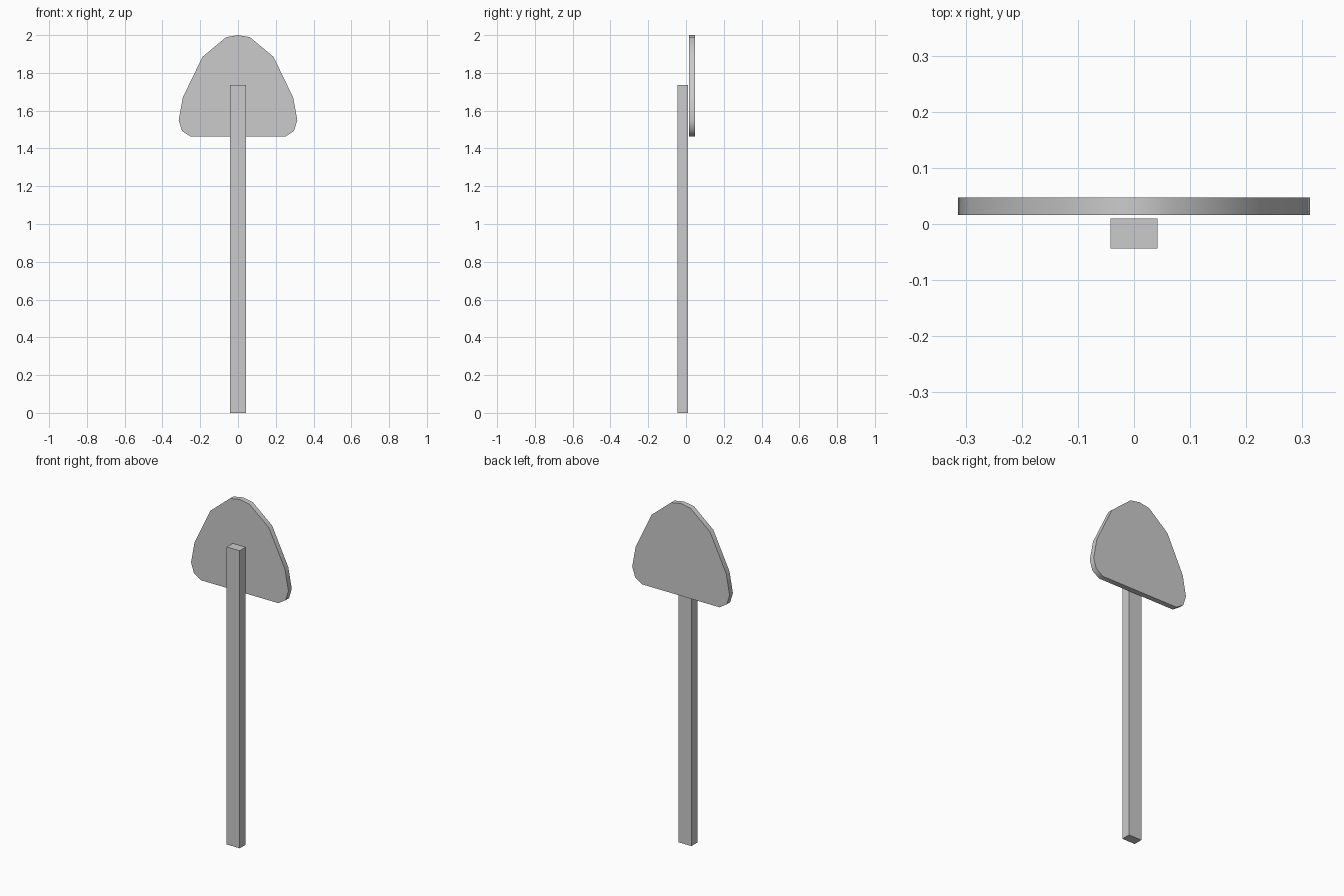
import bpy
import bmesh
from math import radians

cube = bpy.data.objects.get("Cube")
if cube:
    bpy.data.objects.remove(cube, do_unlink=True)

# Plain grey for both parts
grey = bpy.data.materials.new("plain_grey")
grey.use_nodes = True
colour = (0.6, 0.6, 0.6, 1)
grey.diffuse_color = colour
grey.node_tree.nodes["Principled BSDF"].inputs["Base Color"].default_value = colour


def extruded_plate(name, outline, y_front, y_back):
    """Extrude an x-z outline from y_front to y_back."""
    bm = bmesh.new()
    face = bm.faces.new([bm.verts.new((x, y_front, z)) for x, z in outline])
    result = bmesh.ops.extrude_face_region(bm, geom=[face], use_keep_orig=True)
    moved = [v for v in result["geom"] if isinstance(v, bmesh.types.BMVert)]
    bmesh.ops.translate(bm, verts=moved, vec=(0, y_back - y_front, 0))
    bmesh.ops.recalc_face_normals(bm, faces=bm.faces)
    mesh = bpy.data.meshes.new(name)
    bm.to_mesh(mesh)
    bm.free()
    mesh.materials.append(grey)
    obj = bpy.data.objects.new(name, mesh)
    bpy.context.collection.objects.link(obj)
    return obj


# Square-edged post
half, top = 0.042, 1.735
extruded_plate("post", [(-half, 0), (half, 0), (half, top), (-half, top)], -0.044, 0.01)

# Rounded sign board, mirrored from its right half outline
side = [(0.25, 1.462), (0.296, 1.492), (0.314, 1.55), (0.292, 1.67),
        (0.188, 1.885), (0.063, 1.989)]
outline = side + [(0, 2)] + [(-x, z) for x, z in reversed(side)]
board = extruded_plate("sign_board", outline, 0.016, 0.047)

# Smooth the rim while keeping its front and back edges crisp
bpy.ops.object.select_all(action="DESELECT")
board.select_set(True)
bpy.context.view_layer.objects.active = board
bpy.ops.object.shade_smooth_by_angle(angle=radians(60))
